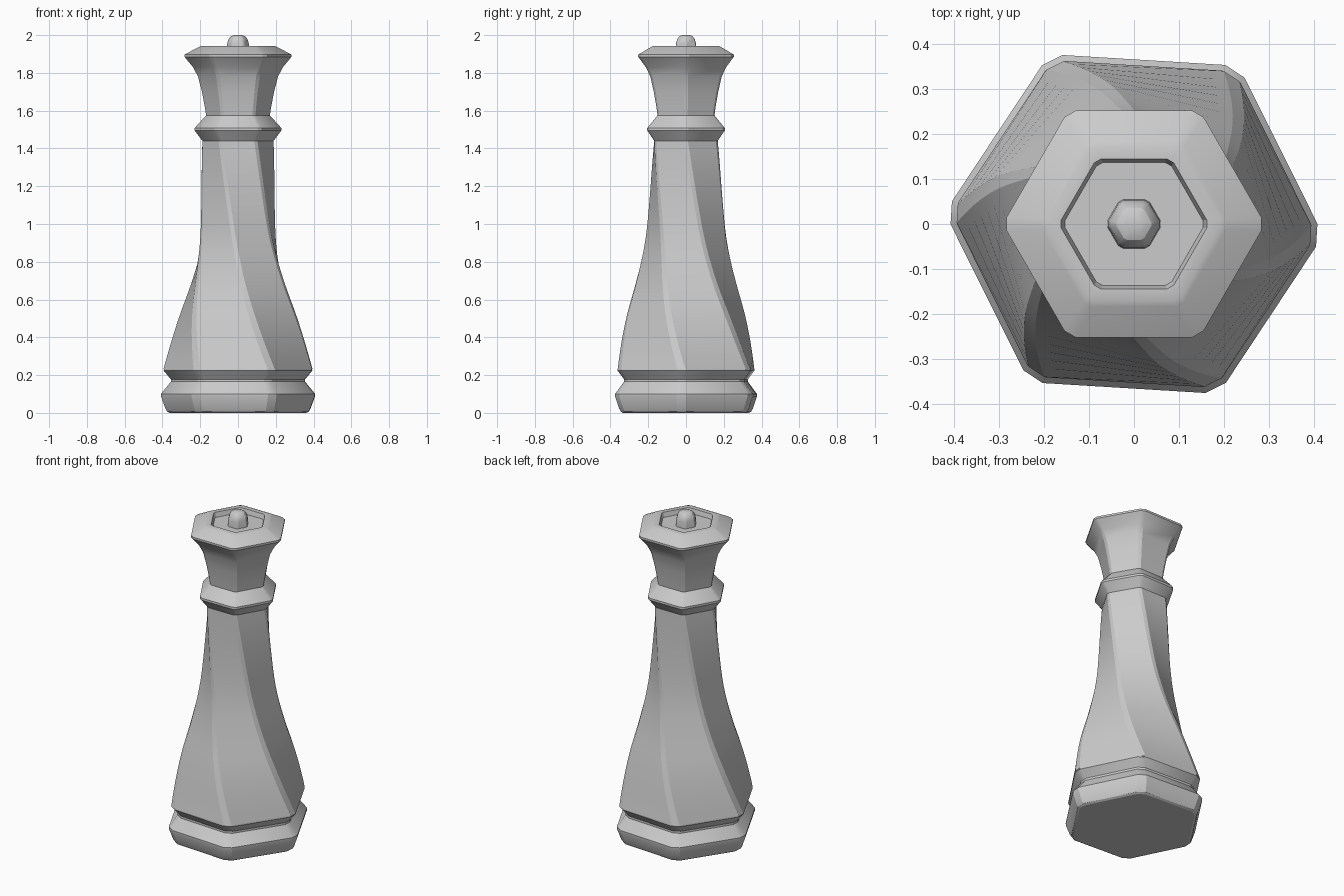
import bpy, bmesh, math

if "Cube" in bpy.data.objects:
    bpy.data.objects.remove(bpy.data.objects["Cube"])

stone = bpy.data.materials.new("light_grey")
stone.diffuse_color = (0.6, 0.6, 0.6, 1)
stone.use_nodes = True
stone.node_tree.nodes["Principled BSDF"].inputs["Base Color"].default_value = stone.diffuse_color


def hexagon(r, z, turn, chamfer):
    """Six-sided section whose corners are cut a little."""
    corners = [(r * math.cos(math.radians(turn + 60 * i)),
                r * math.sin(math.radians(turn + 60 * i))) for i in range(6)]
    pts = []
    for i in range(6):
        a = corners[i]
        for b in (corners[i - 1], corners[(i + 1) % 6]):
            pts.append((a[0] + (b[0] - a[0]) * chamfer,
                        a[1] + (b[1] - a[1]) * chamfer, z))
    return pts


def loft(name, rings, chamfer=0.06, cap_bottom=False, cap_top=False):
    """Skin a stack of (z, radius, turn in degrees) hexagons."""
    bm = bmesh.new()
    loops = [[bm.verts.new(p) for p in hexagon(r, z, t, chamfer)] for z, r, t in rings]
    for lo, hi in zip(loops, loops[1:]):
        for i in range(12):
            j = (i + 1) % 12
            bm.faces.new((lo[i], lo[j], hi[j], hi[i]))
    if cap_bottom:
        bm.faces.new(loops[0][::-1])
    if cap_top:
        bm.faces.new(loops[-1])
    me = bpy.data.meshes.new(name)
    bm.to_mesh(me)
    bm.free()
    me.materials.append(stone)
    ob = bpy.data.objects.new(name, me)
    bpy.context.collection.objects.link(ob)
    bpy.context.view_layer.objects.active = ob
    ob.select_set(True)
    bpy.ops.object.shade_smooth_by_angle(angle=math.radians(25))
    ob.select_set(False)
    return ob


def fixed(profile, turn=0):
    return [(z, r, turn) for z, r in profile]


def radius_at(profile, z):
    """Smooth interpolation along a (z, radius) profile."""
    n = len(profile)
    for k in range(n - 1):
        (z0, r0), (z1, r1) = profile[k], profile[k + 1]
        if z <= z1 + 1e-6:
            slope = []
            for m in (k, k + 1):
                a, b = profile[max(m - 1, 0)], profile[min(m + 1, n - 1)]
                slope.append((b[1] - a[1]) / (b[0] - a[0]))
            d, t = z1 - z0, (z - z0) / (z1 - z0)
            return (r0 * (2*t**3 - 3*t**2 + 1) + d * slope[0] * (t**3 - 2*t**2 + t)
                    + r1 * (3*t**2 - 2*t**3) + d * slope[1] * (t**3 - t**2))
    return profile[-1][1]


BASE_TURN = -3.5

# Base moulding, turned slightly
loft("base", fixed([(0, 0.375), (0.007, 0.388), (0.022, 0.397), (0.085, 0.421),
                    (0.1, 0.422), (0.165, 0.368), (0.178, 0.368),
                    (0.224, 0.407), (0.232, 0.406)], BASE_TURN),
     chamfer=0.07, cap_bottom=True)

# Twisting tapered body
shape = [(0.232, 0.406), (0.5, 0.332), (0.7, 0.27), (0.9, 0.224),
         (1.1, 0.205), (1.44, 0.194)]
z0, z1, steps = 0.232, 1.44, 24
rings = []
for s in range(steps + 1):
    f = s / steps
    z = z0 + (z1 - z0) * f
    rings.append((z, radius_at(shape, z), BASE_TURN + (-60 - BASE_TURN) * f))
loft("body", rings, chamfer=0.06)

# Collar ring
loft("collar", fixed([(1.44, 0.194), (1.495, 0.237), (1.508, 0.237),
                      (1.56, 0.188), (1.575, 0.174)]))

# Flared crown with a shallow recess in its top
loft("crown", fixed([(1.575, 0.174), (1.62, 0.181), (1.7, 0.197), (1.78, 0.218),
                     (1.83, 0.245), (1.885, 0.292), (1.897, 0.292),
                     (1.938, 0.212), (1.943, 0.198), (1.943, 0.167),
                     (1.915, 0.158)]), cap_top=True)

# Small rounded finial
loft("finial", fixed([(1.913, 0.063), (1.955, 0.061), (1.978, 0.054),
                      (1.993, 0.041), (2.0, 0.024)]), chamfer=0.12, cap_top=True)
